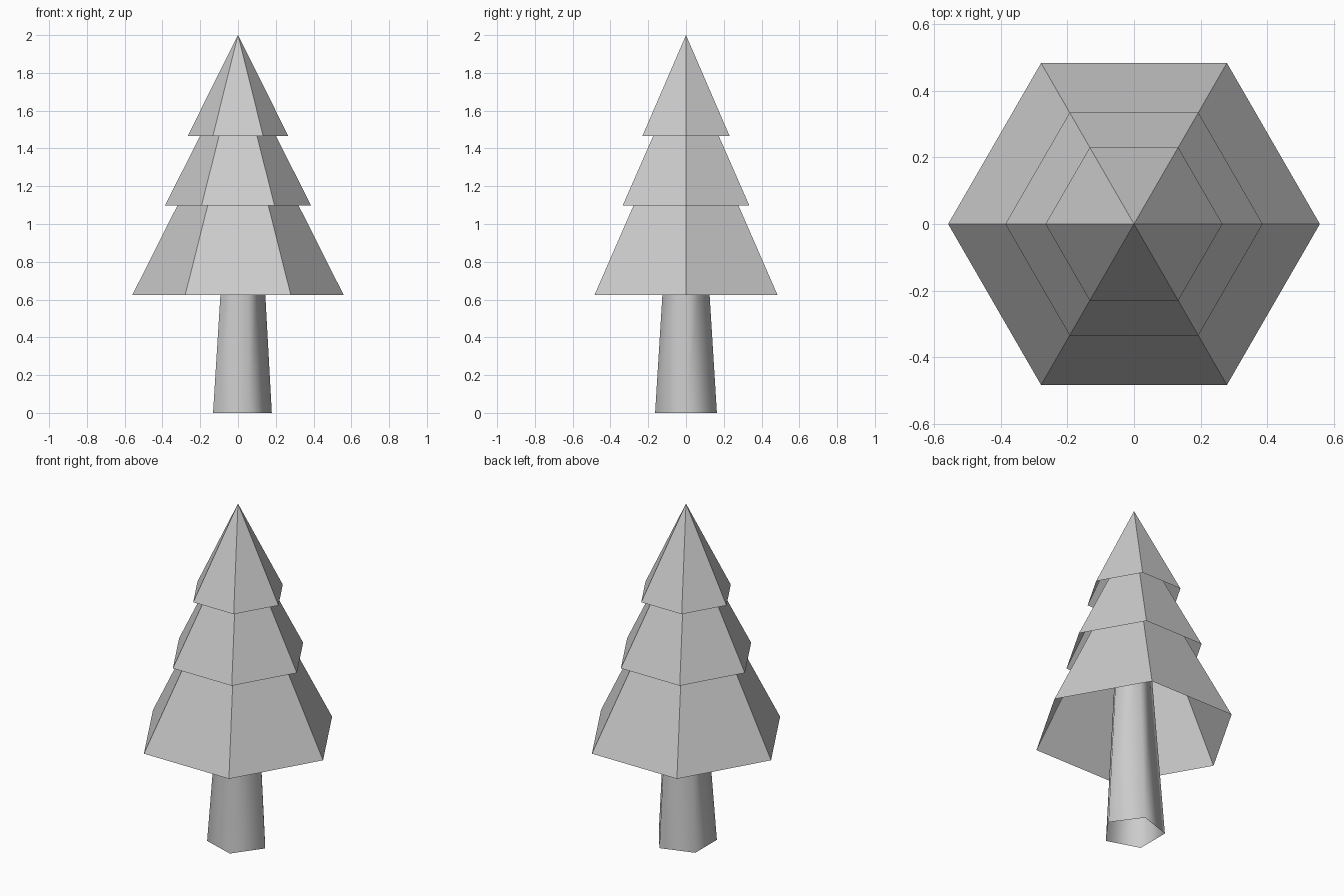
import bpy, bmesh
from math import cos, sin, pi

if "Cube" in bpy.data.objects:
    bpy.data.objects.remove(bpy.data.objects["Cube"])


def ring(bm, n, r, z, cx=0.0):
    return [bm.verts.new((cx + r * cos(2 * pi * i / n), r * sin(2 * pi * i / n), z))
            for i in range(n)]


def finish(bm, name, smooth=False):
    for f in bm.faces:
        f.smooth = smooth
    mesh = bpy.data.meshes.new(name)
    bm.to_mesh(mesh)
    bm.free()
    obj = bpy.data.objects.new(name, mesh)
    bpy.context.collection.objects.link(obj)
    return obj


# Foliage: three hollow six-sided cones, open underneath
def foliage_tier(name, radius, base_z, tip_z):
    bm = bmesh.new()
    base = ring(bm, 6, radius, base_z)
    tip = bm.verts.new((0, 0, tip_z))
    for i in range(6):
        bm.faces.new((base[i], base[(i + 1) % 6], tip))
    finish(bm, name)


for name, radius, base_z, tip_z in (
        ("lower_foliage", 0.559, 0.625, 1.735),
        ("middle_foliage", 0.387, 1.098, 1.862),
        ("upper_foliage", 0.266, 1.467, 2.0)):
    foliage_tier(name, radius, base_z, tip_z)

# Trunk: open five-sided taper, smooth shaded, leaning very slightly
bm = bmesh.new()
bottom = ring(bm, 5, 0.172, 0.0, 0.007)
top = ring(bm, 5, 0.107, 1.0, 0.017)
for i in range(5):
    j = (i + 1) % 5
    bm.faces.new((bottom[i], bottom[j], top[j], top[i]))
finish(bm, "trunk", smooth=True)
